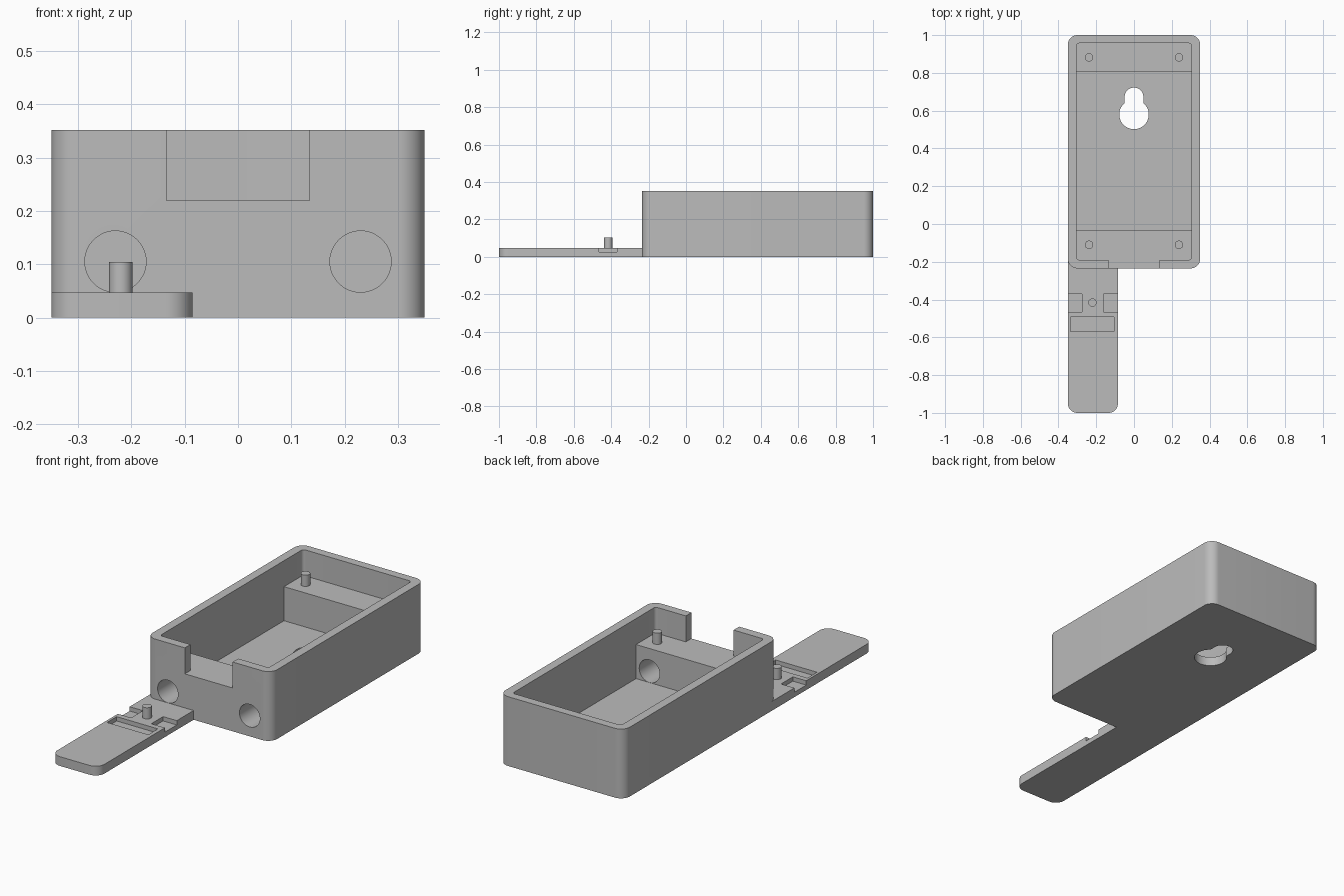
import bpy
import bmesh
from math import cos, sin, pi, radians

if "Cube" in bpy.data.objects:
    bpy.data.objects.remove(bpy.data.objects["Cube"])

GREY = (0.5, 0.5, 0.5)
grey = bpy.data.materials.new("grey plastic")
grey.use_nodes = True
grey.diffuse_color = (*GREY, 1)
grey.node_tree.nodes["Principled BSDF"].inputs["Base Color"].default_value = (*GREY, 1)

FLOOR, SHELF, TOP = 0.047, 0.22, 0.352
FRONT, BACK, HALF = -0.235, 1.0, 0.35
STRAP_X0, STRAP_X1 = -HALF, -0.085


def arc(cx, cy, r, start, end, n=12):
    """Points along an arc, angles in degrees."""
    steps = [radians(start + (end - start) * i / n) for i in range(n + 1)]
    return [(cx + r * cos(a), cy + r * sin(a)) for a in steps]


def rounded(x0, x1, y0, y1, front_r, back_r):
    """Rectangle outline with separate front and back corner radii."""
    corners = [(x1, y0, -1, 1, front_r, -90), (x1, y1, -1, -1, back_r, 0),
               (x0, y1, 1, -1, back_r, 90), (x0, y0, 1, 1, front_r, 180)]
    pts = []
    for x, y, sx, sy, r, a in corners:
        pts += arc(x + sx * r, y + sy * r, r, a, a + 90) if r else [(x, y)]
    return pts


def prism(name, outline, z0, z1):
    """Extrude a plan outline between two heights."""
    bm = bmesh.new()
    face = bm.faces.new([bm.verts.new((x, y, z0)) for x, y in outline])
    ext = bmesh.ops.extrude_face_region(bm, geom=[face])
    moved = [v for v in ext["geom"] if isinstance(v, bmesh.types.BMVert)]
    bmesh.ops.translate(bm, verts=moved, vec=(0, 0, z1 - z0))
    bmesh.ops.recalc_face_normals(bm, faces=bm.faces)
    mesh = bpy.data.meshes.new(name)
    bm.to_mesh(mesh)
    bm.free()
    mesh.materials.append(grey)
    obj = bpy.data.objects.new(name, mesh)
    bpy.context.collection.objects.link(obj)
    return obj


def box(name, x0, x1, y0, y1, z0, z1):
    return prism(name, rounded(x0, x1, y0, y1, 0, 0), z0, z1)


def combine(target, tool, operation="DIFFERENCE"):
    """Apply a boolean and remove the helper."""
    mod = target.modifiers.new("boolean", "BOOLEAN")
    mod.operation, mod.object, mod.solver = operation, tool, "EXACT"
    bpy.context.view_layer.objects.active = target
    bpy.ops.object.modifier_apply(modifier=mod.name)
    bpy.data.objects.remove(tool)


def smooth(obj):
    bpy.ops.object.select_all(action="DESELECT")
    obj.select_set(True)
    bpy.context.view_layer.objects.active = obj
    bpy.ops.object.shade_smooth_by_angle(angle=radians(30))


# Case body with the flat strap joined at its front corner
case = prism("case_with_strap", rounded(-HALF, HALF, FRONT, BACK, 0.05, 0.05), 0, TOP)
strap = prism("strap", rounded(STRAP_X0, STRAP_X1, -1, FRONT + 0.05, 0.05, 0), 0, FLOOR)
combine(case, strap, "UNION")

# Cavity above the shelves, then the deeper pocket between them
combine(case, prism("cavity", rounded(-0.305, 0.305, -0.19, 0.957, 0.015, 0.015), SHELF, 0.5))
combine(case, box("pocket", -0.305, 0.305, -0.035, 0.805, FLOOR, SHELF + 0.05))

# Front notch level with the shelf
combine(case, box("notch", -0.134, 0.134, -0.3, -0.15, SHELF, 0.5))

# Two cable holes through the front block
for x in (-0.23, 0.23):
    hole = prism("cable_hole", arc(0, 0, 0.0575, 0, 352.5, 47), -0.15, 0.2)
    hole.rotation_euler = (pi / 2, 0, 0)
    hole.location = (x, -0.15, 0.105)
    bpy.context.view_layer.update()
    combine(case, hole)

# Keyhole for hanging
keyhole = arc(0, 0.58, 0.078, 130, 410, 40) + arc(0, 0.672, 0.05, 0, 180, 24)
combine(case, prism("keyhole", keyhole, -0.1, 0.15))

# Recesses in the strap: two side notches and a cross slot
for x0, x1 in ((-0.4, -0.275), (-0.162, -0.05)):
    combine(case, box("side_notch", x0, x1, -0.465, -0.37, 0.025, 0.1))
combine(case, box("cross_slot", -0.337, -0.105, -0.57, -0.493, 0.025, 0.1))
smooth(case)

# Locating pegs on the shelves and strap
pegs = [("left_back_peg", 0.238, 0.882, SHELF), ("right_back_peg", -0.238, 0.882, SHELF),
        ("left_front_peg", 0.238, -0.11, SHELF), ("right_front_peg", -0.238, -0.11, SHELF),
        ("strap_peg", -0.22, -0.416, FLOOR)]
for name, x, y, z in pegs:
    smooth(prism(name, arc(x, y, 0.022, 0, 345, 23), z - 0.01, z + 0.057))
